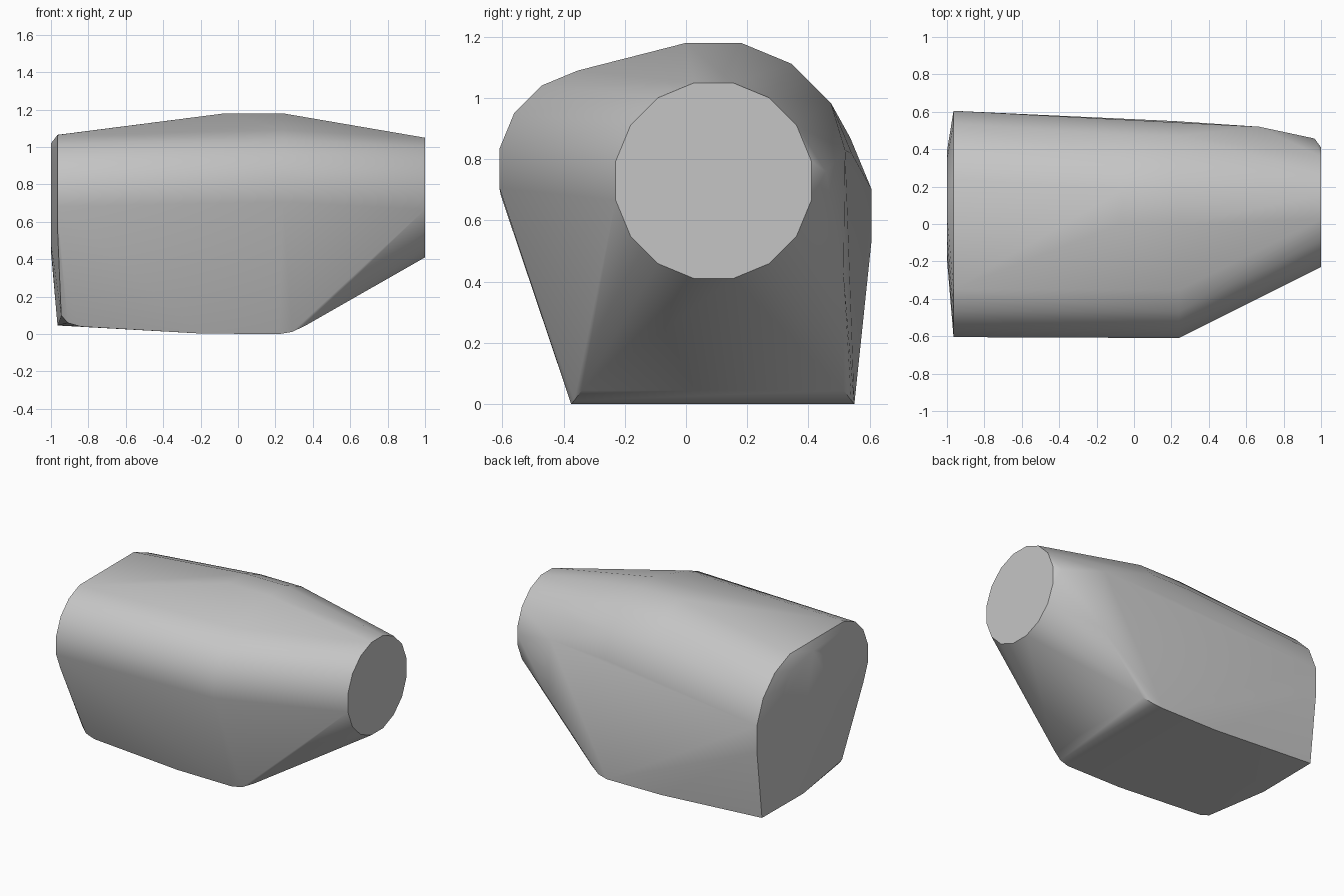
import bpy
import bmesh
from math import sin, cos, pi, radians

cube = bpy.data.objects.get("Cube")
if cube:
    bpy.data.objects.remove(cube, do_unlink=True)

SIDES = 16


def ring(x, y, z, radius):
    """Sixteen-sided circle facing along x, with flat sides up and down."""
    angles = [2 * pi * (i + 0.5) / SIDES for i in range(SIDES)]
    return [(x, y + radius * cos(a), z + radius * sin(a)) for a in angles]


# Round sections along the body
points = ring(1.0, 0.09, 0.73, 0.326)          # round end
points += ring(0.24, 0.09, 0.728, 0.461)       # main barrel
points += ring(-0.07, 0.09, 0.728, 0.461)
points += ring(0.24, -0.29, 0.77, 0.326)       # front bulge
points += ring(-0.965, -0.285, 0.745, 0.326)
points += ring(-0.965, 0.155, 0.615, 0.459)    # back bulge
points += ring(-1.0, 0.10, 0.73, 0.295)        # raised middle of the broad end

# Flat base with rounded ends
points += [
    (-0.2, -0.375, 0.003), (0.22, -0.375, 0), (0.29, -0.365, 0.012),
    (0.36, -0.34, 0.045), (-0.2, 0.55, 0.003), (0.22, 0.55, 0),
    (0.29, 0.54, 0.012), (0.36, 0.515, 0.045),
    (-0.965, 0.55, 0.05), (-0.965, 0.1, 0.046),
    (-0.945, -0.35, 0.1), (-0.91, -0.36, 0.06), (-0.84, -0.365, 0.04),
]

# Back shoulder beside the round end
points += [(0.67, 0.52, 0.83), (0.965, 0.457, 0.76), (0.69, 0.515, 0.42)]

# Wrap the sections in one tight skin
bm = bmesh.new()
for p in points:
    bm.verts.new(p)
hull = bmesh.ops.convex_hull(bm, input=bm.verts[:])
unused = {g for g in hull["geom_interior"] + hull["geom_unused"]
          if isinstance(g, bmesh.types.BMVert)}
bmesh.ops.delete(bm, geom=list(unused), context='VERTS')
bmesh.ops.dissolve_limit(bm, angle_limit=radians(0.5),
                         verts=bm.verts[:], edges=bm.edges[:])
bmesh.ops.recalc_face_normals(bm, faces=bm.faces[:])
mesh = bpy.data.meshes.new("body_shell")
bm.to_mesh(mesh)
bm.free()

body = bpy.data.objects.new("body_shell", mesh)
bpy.context.collection.objects.link(body)

# Plain grey
grey = bpy.data.materials.new("light_grey")
grey.use_nodes = True
colour = (0.56, 0.56, 0.56, 1)
grey.diffuse_color = colour
grey.node_tree.nodes["Principled BSDF"].inputs["Base Color"].default_value = colour
mesh.materials.append(grey)

# Smooth shading with sharp rims
bpy.ops.object.select_all(action='DESELECT')
body.select_set(True)
bpy.context.view_layer.objects.active = body
bpy.ops.object.shade_smooth_by_angle(angle=radians(30))
